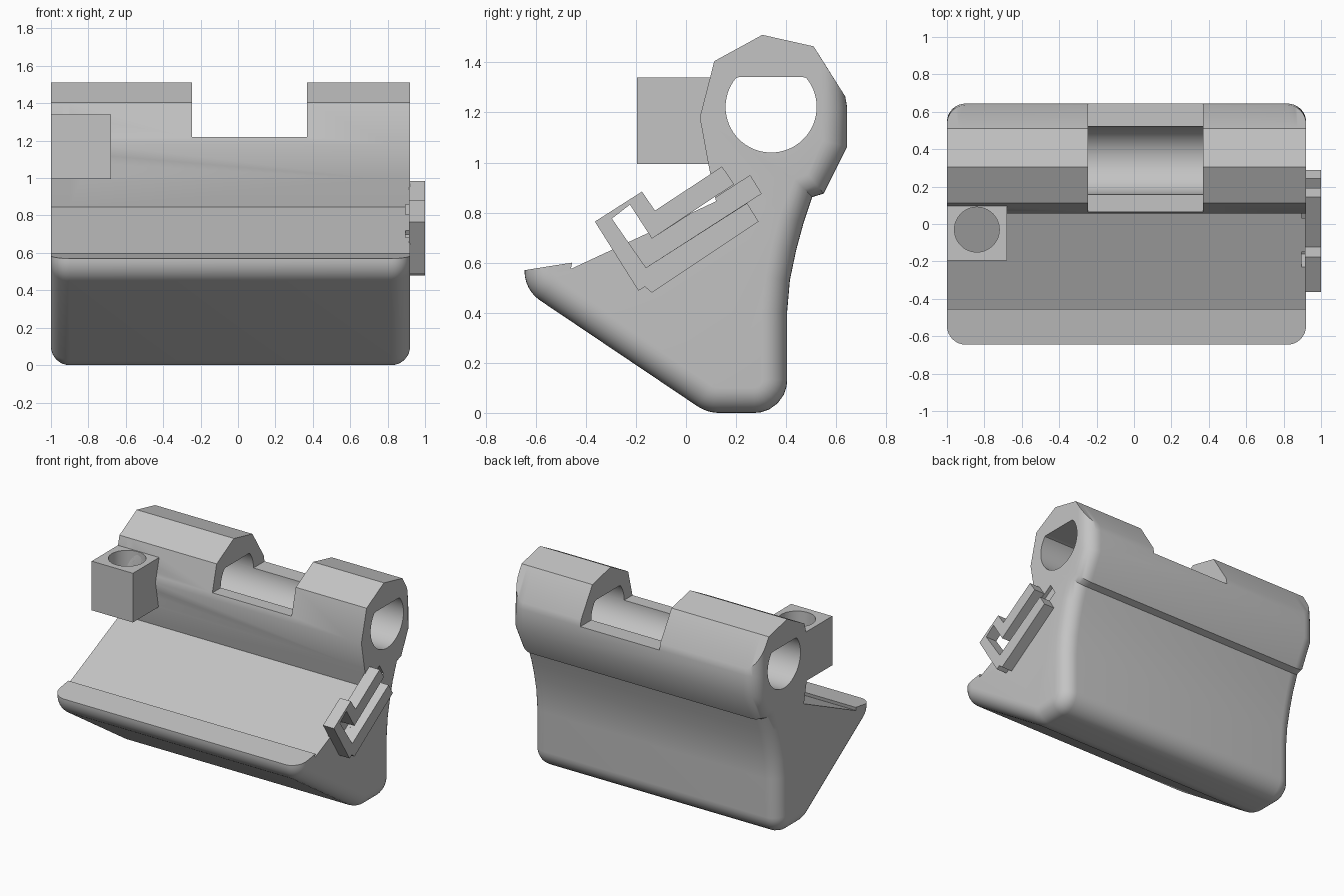
import bpy, bmesh
from math import sin, cos, pi, tan, radians
from mathutils import Vector

if "Cube" in bpy.data.objects:
    bpy.data.objects.remove(bpy.data.objects["Cube"])

grey = bpy.data.materials.new("plain_grey")
grey.use_nodes = True
grey.diffuse_color = (0.55, 0.55, 0.55, 1)
grey.node_tree.nodes["Principled BSDF"].inputs["Base Color"].default_value = (0.55, 0.55, 0.55, 1)

LEFT, RIGHT = 0.92, -1.0      # ends of the main body
EDGE = 0.1                    # radius of the rounded end edges


def loft(name, rings):
    """Solid through a list of matching point rings, capped at both ends."""
    bm = bmesh.new()
    loops = [[bm.verts.new(p) for p in ring] for ring in rings]
    n = len(loops[0])
    for a, b in zip(loops, loops[1:]):
        for i in range(n):
            j = (i + 1) % n
            bm.faces.new((a[i], a[j], b[j], b[i]))
    bm.faces.new(loops[0])
    bm.faces.new(loops[-1])
    bmesh.ops.recalc_face_normals(bm, faces=bm.faces)
    mesh = bpy.data.meshes.new(name)
    bm.to_mesh(mesh)
    bm.free()
    mesh.materials.append(grey)
    obj = bpy.data.objects.new(name, mesh)
    bpy.context.collection.objects.link(obj)
    return obj


def prism_x(name, outline, x0, x1):
    return loft(name, [[(x, y, z) for y, z in outline] for x in (x0, x1)])


def box(name, x0, x1, y0, y1, z0, z1):
    return prism_x(name, [(y0, z0), (y1, z0), (y1, z1), (y0, z1)], x0, x1)


def activate(obj):
    bpy.ops.object.select_all(action='DESELECT')
    obj.select_set(True)
    bpy.context.view_layer.objects.active = obj


def cut(obj, cutter):
    cutter.hide_render = True
    activate(obj)
    mod = obj.modifiers.new("cut", 'BOOLEAN')
    mod.operation = 'DIFFERENCE'
    mod.solver = 'EXACT'
    mod.object = cutter
    bpy.ops.object.modifier_apply(modifier=mod.name)


def fillet(before, corner, after, r, steps=6):
    """Arc that rounds a corner of an outline."""
    p = Vector(corner)
    u = (Vector(before) - p).normalized()
    v = (Vector(after) - p).normalized()
    half = u.angle(v) / 2
    centre = p + (u + v).normalized() * r / sin(half)
    a = p + u * r / tan(half) - centre
    b = p + v * r / tan(half) - centre
    return [centre + (a.lerp(b, i / steps)).normalized() * r for i in range(steps + 1)]


# Outline of the side, as (y, z): rounded chain from the lip round to the back of the tube
lip, lip_low, toe, heel = (-0.645, 0.57), (-0.645, 0.491), (0.085, 0), (0.404, 0)
waist = (0.404, 0.404)
chain = [Vector(lip)]
chain += fillet(lip, lip_low, toe, 0.14)
chain += fillet(lip_low, toe, heel, 0.16)
chain += fillet(toe, heel, waist, 0.13)
chain += [Vector(p) for p in (waist, (0.415, 0.53), (0.44, 0.65), (0.47, 0.76), (0.504, 0.862),
                              (0.55, 0.876), (0.644, 1.064), (0.644, 1.22), (0.636, 1.264))]
# Plain remainder: tube facets, wall, ramp and lip step
plain = [Vector(p) for p in ((0.51, 1.464), (0.305, 1.51), (0.113, 1.405), (0.055, 1.18),
                             (0.09, 0.99), (0.12, 0.845), (-0.46, 0.575), (-0.455, 0.6))]

# Inward direction of each chain point; the two ends slide along their neighbouring facet
inward = []
for i, p in enumerate(chain):
    if i == 0:
        inward.append(Vector((1, 0.16)))
    elif i == len(chain) - 1:
        inward.append(Vector((-1, 1.58)))
    else:
        d0 = (p - chain[i - 1]).normalized()
        d1 = (chain[i + 1] - p).normalized()
        d = (d0 + d1).normalized()
        inward.append(Vector((-d.y, d.x)))


def section(x, inset):
    pts = [p + n * inset for p, n in zip(chain, inward)] + plain
    return [(x, p.x, p.y) for p in pts]


STEPS = 8
angles = [i * pi / 2 / STEPS for i in range(STEPS + 1)]
rings = [section(RIGHT + EDGE * (1 - cos(a)), EDGE * (1 - sin(a))) for a in angles]
rings += [section(LEFT - EDGE * (1 - cos(a)), EDGE * (1 - sin(a))) for a in reversed(angles)]
body = loft("main_body", rings)

# Bore with a flat ceiling
bore = []
for i in range(64):
    a = 2 * pi * i / 64
    bore.append((0.34 + 0.182 * cos(a), min(1.222 + 0.182 * sin(a), 1.341)))
bore_cutter = prism_x("bore_cutter", bore, -1.2, 1.2)

# Gap in the tube, socket hole and shallow groove behind the clip
gap_cutter = box("gap_cutter", -0.245, 0.37, -0.1, 0.9, 1.22, 1.8)
socket_cutter = loft("socket_cutter", [
    [(-0.84 + 0.12 * cos(2 * pi * i / 48), -0.03 + 0.12 * sin(2 * pi * i / 48), z) for i in range(48)]
    for z in (0.985, 1.5)])
groove_cutter = prism_x("groove_cutter", [(-0.136, 0.696), (0.256, 0.948), (0.3, 0.876),
                                          (-0.16, 0.58), (-0.296, 0.776), (-0.224, 0.832)], 0.895, 0.97)

# Square socket block on the front
socket = box("socket_block", RIGHT, -0.68, -0.195, 0.1, 0.995, 1.34)

for cutter in (bore_cutter, gap_cutter, socket_cutter, groove_cutter):
    cut(body, cutter)
cut(socket, socket_cutter)

# Forked clip on the left end
clip = prism_x("side_clip", [(-0.364, 0.764), (-0.176, 0.884), (-0.124, 0.808), (0.144, 0.984),
                             (0.192, 0.914), (-0.136, 0.696), (-0.224, 0.832), (-0.296, 0.776),
                             (-0.16, 0.58), (0.244, 0.838), (0.29, 0.764), (-0.136, 0.48),
                             (-0.164, 0.504), (-0.19, 0.488)], 0.915, 1.0)

for cutter in (bore_cutter, gap_cutter, socket_cutter, groove_cutter):
    bpy.data.objects.remove(cutter)

for part in (body, socket):
    activate(part)
    bpy.ops.object.shade_smooth_by_angle(angle=radians(30))
